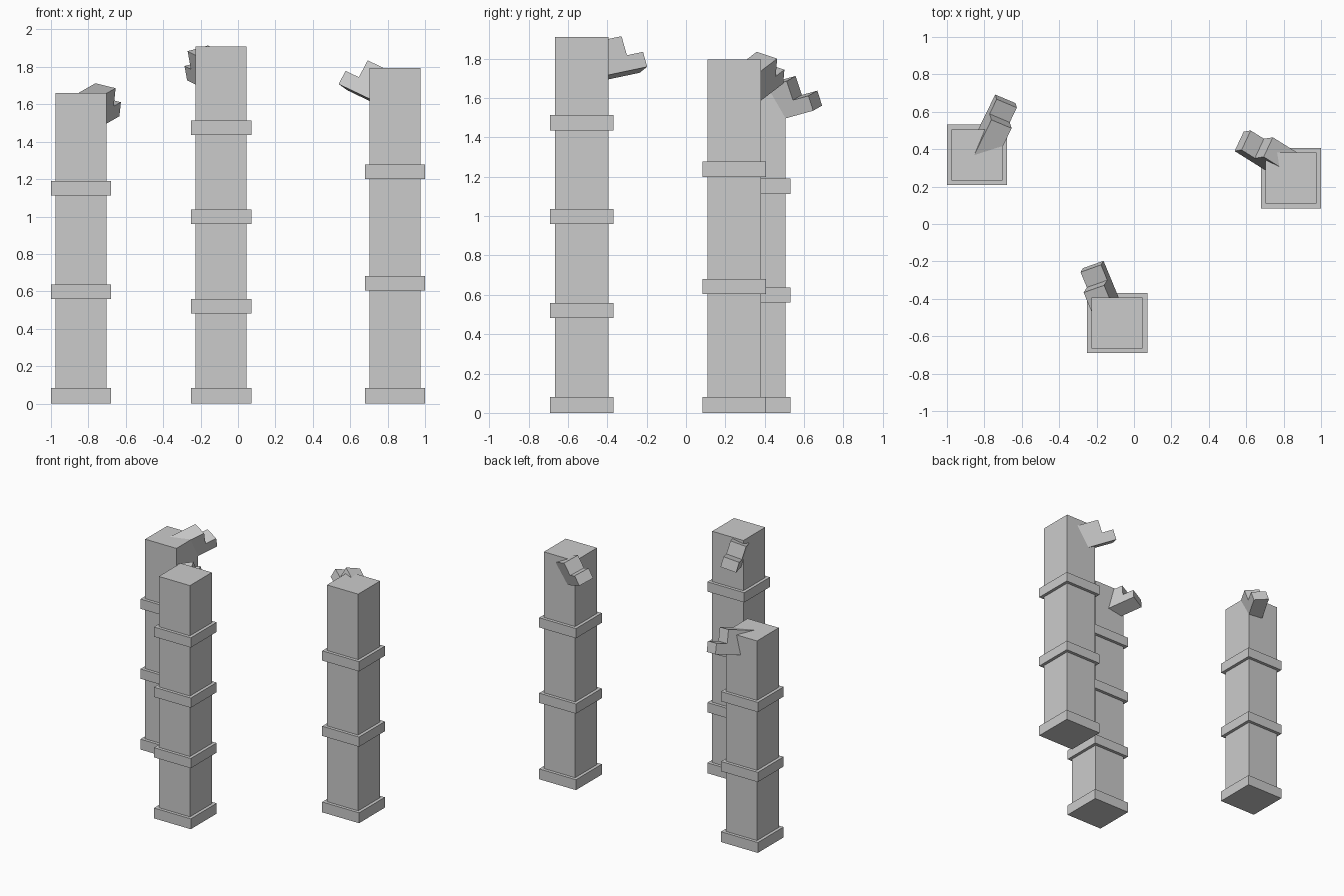
import bpy, bmesh
from math import radians, sin, cos
from mathutils import Vector

if "Cube" in bpy.data.objects:
    bpy.data.objects.remove(bpy.data.objects["Cube"])

SHAFT, COLLAR, BAND = 0.273, 0.322, 0.077


def finish(bm, name):
    bmesh.ops.recalc_face_normals(bm, faces=bm.faces)
    mesh = bpy.data.meshes.new(name)
    bm.to_mesh(mesh)
    bm.free()
    obj = bpy.data.objects.new(name, mesh)
    bpy.context.collection.objects.link(obj)


def box(name, x, y, z0, z1, width):
    bm = bmesh.new()
    bmesh.ops.create_cube(bm, size=1)
    bmesh.ops.scale(bm, vec=(width, width, z1 - z0), verts=bm.verts)
    bmesh.ops.translate(bm, vec=(x, y, (z0 + z1) / 2), verts=bm.verts)
    finish(bm, name)


def spout(name, corner, heading, pitch, roll, width=0.12):
    """Stepped prism; corner is the raised lower corner of its outer end."""
    a, p, r = radians(heading), radians(pitch), radians(roll)
    h = Vector((cos(a), sin(a), 0))
    side = Vector((-sin(a), cos(a), 0))
    z = Vector((0, 0, 1))
    u = h * cos(p) + z * sin(p)
    up = z * cos(p) - h * sin(p)
    l = side * cos(r) + up * sin(r)
    v = up * cos(r) - side * sin(r)
    across = -l * width if roll > 0 else l * width
    # L-shaped side profile: lower lip, step, upper block
    profile = [(0, 0), (0, 0.08), (-0.09, 0.08), (-0.09, 0.182),
               (-0.34, 0.182), (-0.34, 0)]
    bm = bmesh.new()
    face = bm.faces.new([bm.verts.new(Vector(corner) + u * s + v * t)
                         for s, t in profile])
    ext = bmesh.ops.extrude_face_region(bm, geom=[face], use_keep_orig=True)
    bmesh.ops.translate(bm, vec=across, verts=[
        e for e in ext["geom"] if isinstance(e, bmesh.types.BMVert)])
    finish(bm, name)


# label, centre x, centre y, height, band bottoms, spout placement
pillars = [
    ("left", -0.839, 0.37, 1.66, (0.56, 1.113),
     ((-0.742, 0.692, 1.562), 64, 14, 13)),
    ("middle", -0.09, -0.53, 1.91, (0.482, 0.96, 1.436),
     ((-0.163, -0.197, 1.759), 112.5, 11, -15)),
    ("right", 0.839, 0.245, 1.795, (0.604, 1.2),
     ((0.538, 0.39, 1.708), 148, 22, 18)),
]

for label, x, y, height, bands, hook in pillars:
    # shaft, foot and raised bands
    box(label + "_shaft", x, y, 0, height, SHAFT)
    box(label + "_foot", x, y, 0, 0.082, COLLAR)
    for i, z0 in enumerate(bands):
        box(f"{label}_band_{i + 1}", x, y, z0, z0 + BAND, COLLAR)
    # tilted spout at the top
    spout(label + "_spout", *hook)
